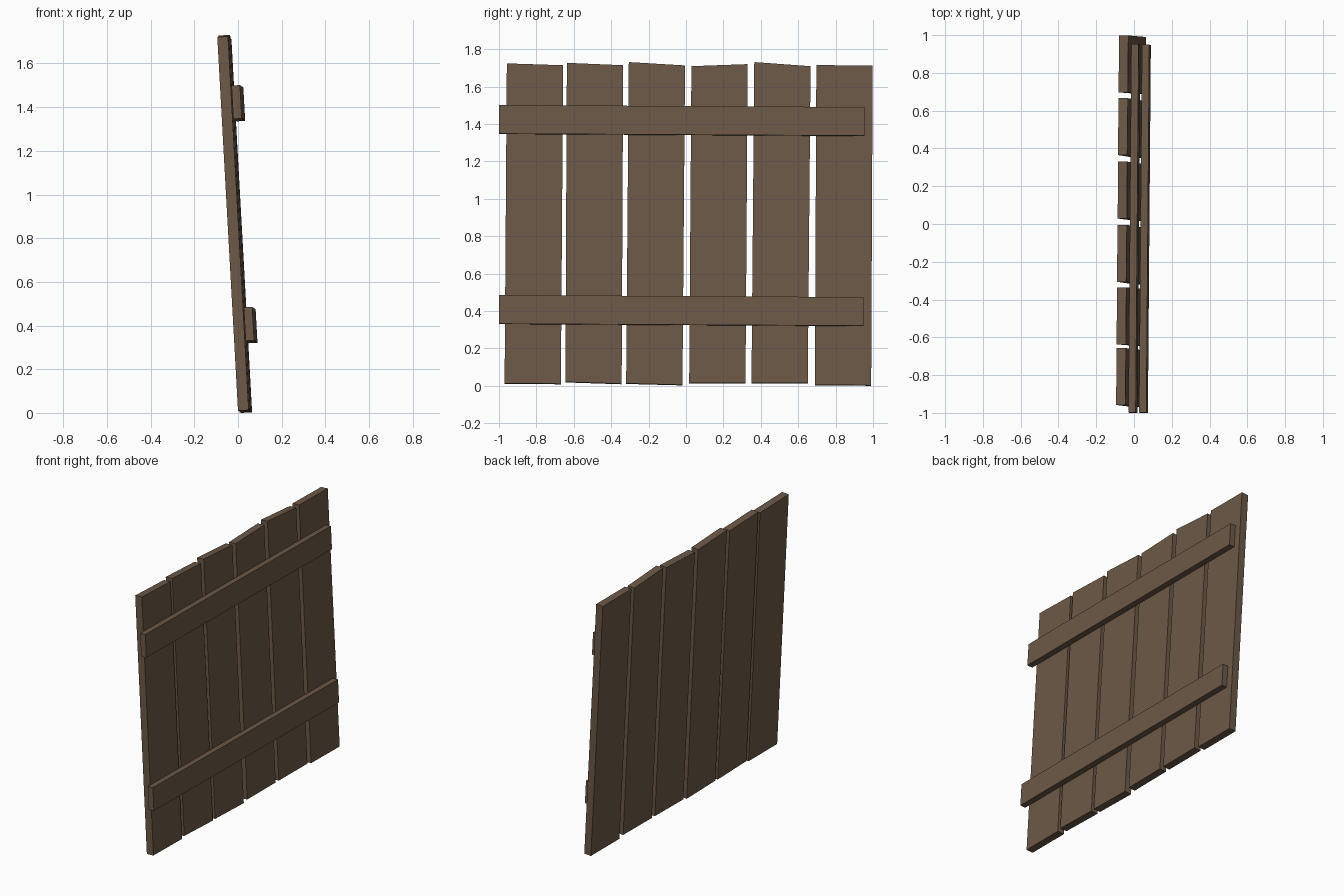
import bpy, bmesh

if "Cube" in bpy.data.objects:
    bpy.data.objects.remove(bpy.data.objects["Cube"])

# Weathered wood, shared by every board
wood = bpy.data.materials.new("wood")
wood.diffuse_color = (0.15, 0.10, 0.065, 1)
wood.use_nodes = True
wood.node_tree.nodes["Principled BSDF"].inputs["Base Color"].default_value = wood.diffuse_color


def on_fence(y, z, d):
    """Point on the leaning, slightly yawed fence plane, pushed out by depth d."""
    return (0.008 - 0.0555 * z + 0.0077 * y + d, y, z + 0.0555 * d)


def board(name, outline, d0, d1):
    """Extrude a four-point (y, z) outline between two depths from the fence plane."""
    bm = bmesh.new()
    back = [bm.verts.new(on_fence(y, z, d0)) for y, z in outline]
    front = [bm.verts.new(on_fence(y, z, d1)) for y, z in outline]
    bm.faces.new(back[::-1])
    bm.faces.new(front)
    for i in range(4):
        j = (i + 1) % 4
        bm.faces.new((back[i], back[j], front[j], front[i]))
    bmesh.ops.recalc_face_normals(bm, faces=bm.faces)
    mesh = bpy.data.meshes.new(name)
    bm.to_mesh(mesh)
    bm.free()
    mesh.materials.append(wood)
    bpy.context.collection.objects.link(bpy.data.objects.new(name, mesh))


# Upright planks: bottom y, top y, then z of bottom left/right and top left/right
planks = [
    (-0.970, -0.958, 0.010, 0.008, 1.721, 1.711),
    (-0.645, -0.637, 0.018, 0.008, 1.724, 1.711),
    (-0.320, -0.306, 0.010, 0.002, 1.728, 1.710),
    (0.017, 0.029, 0.012, 0.013, 1.706, 1.717),
    (0.350, 0.365, 0.013, 0.013, 1.728, 1.706),
    (0.689, 0.697, 0.002, 0.000, 1.712, 1.709),
]
w = 0.301
for i, (yb, yt, bl, br, tl, tr) in enumerate(planks):
    board(f"plank_{i + 1}", [(yb, bl), (yb + w, br), (yt + w, tr), (yt, tl)], 0, 0.049)

# Cross rails nailed over the planks
for name, z, y_end in (("upper_rail", 1.338, 0.953), ("lower_rail", 0.322, 0.948)):
    board(name, [(-1.0, z + 0.005), (y_end, z - 0.006),
                 (y_end + 0.001, z + 0.147), (-0.999, z + 0.158)], 0.053, 0.0915)
